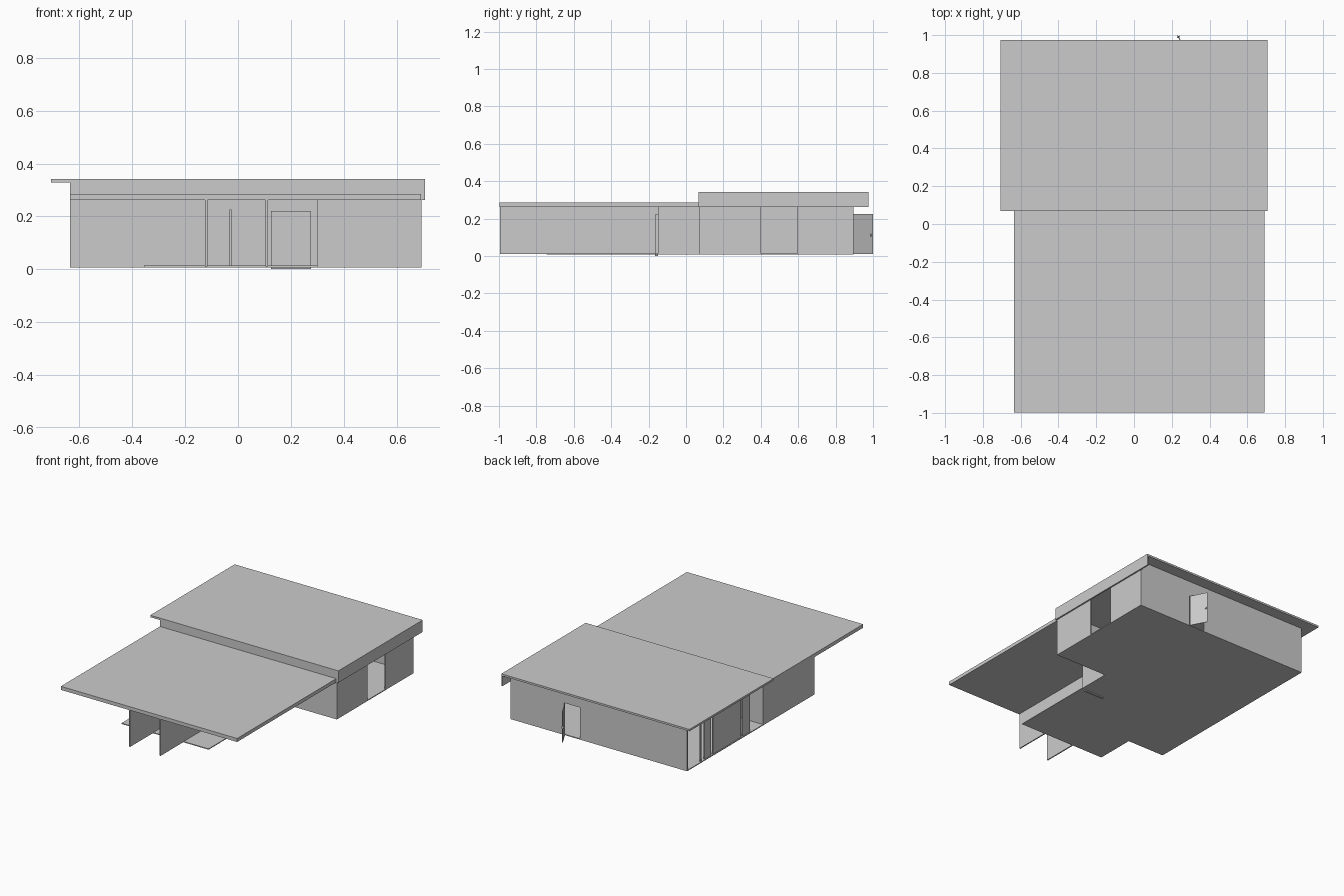
import bpy, bmesh, math
from mathutils import Matrix

if "Cube" in bpy.data.objects:
    bpy.data.objects.remove(bpy.data.objects["Cube"])


def prism(name, pts, z0, z1):
    """Extrude a plan outline between two heights."""
    bm = bmesh.new()
    low = bm.faces.new([bm.verts.new((x, y, z0)) for x, y in pts])
    ext = bmesh.ops.extrude_face_region(bm, geom=[low])
    for v in ext["geom"]:
        if isinstance(v, bmesh.types.BMVert):
            v.co.z = z1
    bmesh.ops.recalc_face_normals(bm, faces=bm.faces)
    me = bpy.data.meshes.new(name)
    bm.to_mesh(me)
    bm.free()
    ob = bpy.data.objects.new(name, me)
    bpy.context.collection.objects.link(ob)
    return ob


def box(name, x0, x1, y0, y1, z0, z1):
    return prism(name, [(x0, y0), (x1, y0), (x1, y1), (x0, y1)], z0, z1)


T = 0.008               # wall thickness
FLOOR, LOW, HIGH = 0.010, 0.261, 0.329
LEFT, RIGHT, BACK = -0.635, 0.695, 0.895

# floor slab with stepped front terrace
prism("floor_slab", [(RIGHT, 0.07), (RIGHT, BACK), (LEFT, BACK), (LEFT, -0.475),
                     (-0.355, -0.475), (-0.355, -0.745), (0.30, -0.745), (0.30, 0.07)],
      FLOOR - 0.003, FLOOR + 0.003)

# low front roof, high back roof and its hanging fascias
box("front_roof", LEFT, 0.692, -0.998, 0.07, LOW, 0.285)
box("back_roof", -0.708, 0.708, 0.068, 0.975, HIGH, 0.342)
box("front_fascia", LEFT, 0.708, 0.068, 0.078, LOW, HIGH)
box("side_fascia", 0.698, 0.708, 0.068, 0.975, LOW, HIGH)

# fin walls carrying the front roof
for i, x in enumerate((-0.124, 0.105)):
    box(f"fin_wall_{i + 1}", x, x + T, -0.995, -0.15, FLOOR, LOW)

# front wing walls
box("wing_left_wall", LEFT, LEFT + T, -0.475, 0.078, FLOOR, LOW)
box("wing_front_wall", LEFT, -0.12, -0.475, -0.475 + T, FLOOR, LOW)
box("entry_lintel", -0.12, 0.105, -0.15, -0.15 + T, 0.225, LOW)
box("entry_panel_left", -0.12, -0.031, -0.15, -0.15 + T, FLOOR, 0.225)
box("entry_panel_right", -0.027, 0.105, -0.15, -0.15 + T, FLOOR, 0.225)
box("entry_wall", 0.105, 0.30, -0.15, -0.15 + T, FLOOR, LOW)
box("entry_side_wall", 0.30 - T, 0.30, -0.15, 0.078, FLOOR, LOW)
box("front_door", 0.125, 0.276, -0.165, -0.15, 0.0, 0.221)

# back volume: front wall, right wall in two pieces around an opening
box("back_volume_front_wall", 0.30, RIGHT, 0.07, 0.07 + T, FLOOR, LOW)
for i, (a, b) in enumerate(((0.07, 0.40), (0.595, BACK))):
    box(f"right_wall_{i + 1}", RIGHT - T, RIGHT, a, b, FLOOR, HIGH)

# rear wall around the doorway
box("rear_wall_left", LEFT, 0.17, BACK - T, BACK, FLOOR, HIGH)
box("rear_wall_right", 0.29, RIGHT, BACK - T, BACK, FLOOR, HIGH)
box("rear_lintel", 0.17, 0.29, BACK - T, BACK, 0.225, HIGH)

# rear door standing open, with handles
swing = Matrix.Translation((0.286, BACK, 0)) @ Matrix.Rotation(math.radians(118), 4, 'Z')
leaf = box("rear_door", 0, 0.118, -0.002, 0.002, FLOOR, 0.224)
handle = box("rear_door_handle", 0.104, 0.112, -0.008, 0.008, 0.105, 0.118)
for ob in (leaf, handle):
    ob.data.transform(swing)

# left side posts and panel between openings
for i, (a, b) in enumerate(((0.21, 0.29), (0.31, 0.61), (0.63, 0.70), (0.735, 0.745))):
    box(f"left_panel_{i + 1}", LEFT + 0.005, LEFT + 0.005 + T, a, b, FLOOR, HIGH)

# interior partition seen through the openings
box("inner_partition", LEFT, -0.20, 0.07, 0.07 + T, FLOOR, LOW)
